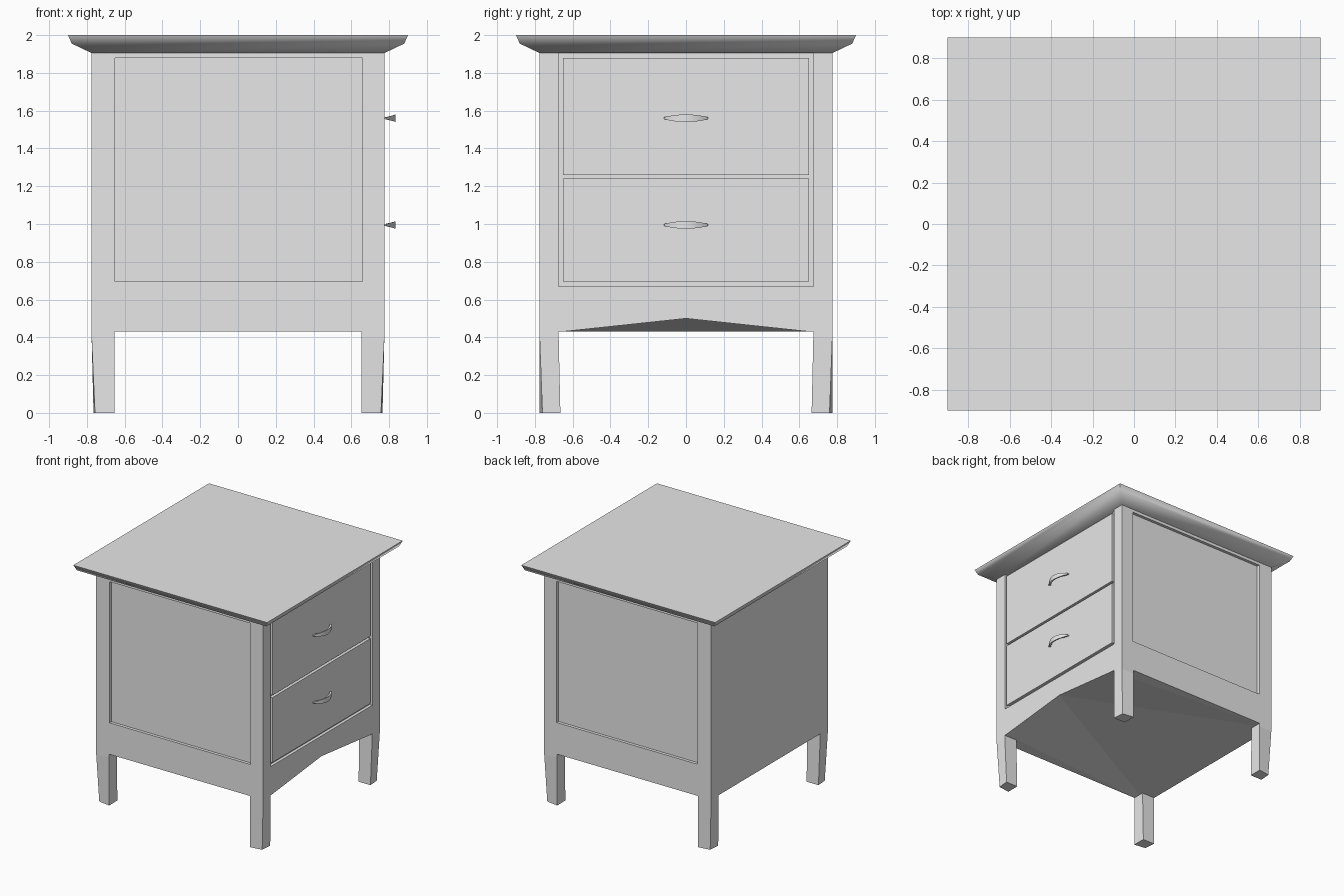
import bpy, bmesh

cube = bpy.data.objects.get("Cube")
if cube:
    bpy.data.objects.remove(cube, do_unlink=True)

grey = bpy.data.materials.new("plain grey")
grey.use_nodes = True
grey.diffuse_color = (0.8, 0.8, 0.8, 1)
grey.node_tree.nodes["Principled BSDF"].inputs["Base Color"].default_value = (0.8, 0.8, 0.8, 1)

BODY = 0.775      # half width of the carcass
LOW, HIGH = 0.43, 1.905
RECESS = 0.025


def add_object(name, bm):
    bmesh.ops.recalc_face_normals(bm, faces=bm.faces)
    mesh = bpy.data.meshes.new(name)
    bm.to_mesh(mesh)
    bm.free()
    mesh.materials.append(grey)
    obj = bpy.data.objects.new(name, mesh)
    bpy.context.collection.objects.link(obj)
    return obj


def loft(name, rings):
    """Skin equal-length rings of points and cap both ends."""
    bm = bmesh.new()
    loops = [[bm.verts.new(p) for p in ring] for ring in rings]
    n = len(loops[0])
    for a, b in zip(loops, loops[1:]):
        for i in range(n):
            j = (i + 1) % n
            bm.faces.new((a[i], a[j], b[j], b[i]))
    bm.faces.new(loops[0])
    bm.faces.new(loops[-1])
    return add_object(name, bm)


def square(x0, x1, y0, y1, z):
    return [(x0, y0, z), (x1, y0, z), (x1, y1, z), (x0, y1, z)]


def box(name, x0, x1, y0, y1, z0, z1):
    return loft(name, [square(x0, x1, y0, y1, z) for z in (z0, z1)])


def activate(obj):
    bpy.ops.object.select_all(action='DESELECT')
    obj.select_set(True)
    bpy.context.view_layer.objects.active = obj


def cut(obj, cutter):
    cutter.hide_render = True
    mod = obj.modifiers.new("recess", 'BOOLEAN')
    mod.operation = 'DIFFERENCE'
    mod.solver = 'EXACT'
    mod.object = cutter
    activate(obj)
    bpy.ops.object.modifier_apply(modifier=mod.name)
    bpy.data.objects.remove(cutter, do_unlink=True)


# Carcass: box whose underside rises to a peak under the drawers
bm = bmesh.new()
base = [bm.verts.new(p) for p in square(-BODY, BODY, -BODY, BODY, LOW)]
top = [bm.verts.new(p) for p in square(-BODY, BODY, -BODY, BODY, HIGH)]
peak = bm.verts.new((BODY, 0, 0.5))
ends = [bm.verts.new((BODY, y, LOW)) for y in (-0.655, 0.655)]
bm.faces.new(top)
bm.faces.new((base[0], base[1], top[1], top[0]))
bm.faces.new((base[2], base[3], top[3], top[2]))
bm.faces.new((base[3], base[0], top[0], top[3]))
bm.faces.new((base[1], ends[0], peak, ends[1], base[2], top[2], top[1]))
rim = [ends[0], base[1], base[0], base[3], base[2], ends[1]]
bm.faces.new((rim[0], rim[1], rim[2]))
bm.faces.new((peak, rim[0], rim[2]))
bm.faces.new((peak, rim[2], rim[3]))
bm.faces.new((peak, rim[3], rim[5]))
bm.faces.new((rim[3], rim[4], rim[5]))
carcass = add_object("carcass", bm)

# Recessed side panels and the drawer opening
for s in (-1, 1):
    ys = sorted((s * (BODY - RECESS), s * (BODY + 0.1)))
    cut(carcass, box("panel_cutter", -0.65, 0.66, *ys, 0.695, 1.88))
cut(carcass, box("opening_cutter", BODY - RECESS, BODY + 0.1, -0.675, 0.675, 0.67, 2.1))

# Table top with a curved moulding
profile = [(BODY, HIGH), (0.88, 1.955), (0.9, 2.0)]
table_top = loft("table_top", [square(-r, r, -r, r, z) for r, z in profile])
activate(table_top)
bpy.ops.object.shade_smooth_by_angle(angle=0.87)

# Drawers with bowed handles
for label, z0, z1, grip in (("lower", 0.695, 1.24, 0.995), ("upper", 1.26, 1.88, 1.56)):
    box(label + "_drawer", BODY - RECESS - 0.01, BODY, -0.652, 0.652, z0, z1)
    rings = []
    for i in range(13):
        t = i / 6 - 1
        bow = 1 - t * t
        x = 0.787 + 0.048 * bow
        h = 0.005 + 0.015 * bow
        y = 0.117 * t
        rings.append([(x, y, grip - h), (x, y, grip + h),
                      (x - 0.02, y, grip + 0.6 * h), (x - 0.02, y, grip - 0.6 * h)])
    handle = loft(label + "_handle", rings)
    activate(handle)
    bpy.ops.object.shade_smooth_by_angle(angle=0.6)

# Legs: only the outer corner tapers inwards
for sx, side in ((-1, "back"), (1, "drawer")):
    for sy, hand in ((-1, "right"), (1, "left")):
        inner = 0.655
        rings = []
        for z, cx, cy, ox, oy, iy in ((0, 0.757, 0.76, 0.765, BODY, 0.665),
                                      (0.4, BODY, BODY, BODY, BODY, 0.674),
                                      (LOW, BODY, BODY, BODY, BODY, 0.675)):
            rings.append([(sx * x, sy * y, z) for x, y in
                          ((inner, iy), (ox, iy), (cx, cy), (inner, oy))])
        loft(f"{side}_{hand}_leg", rings)
